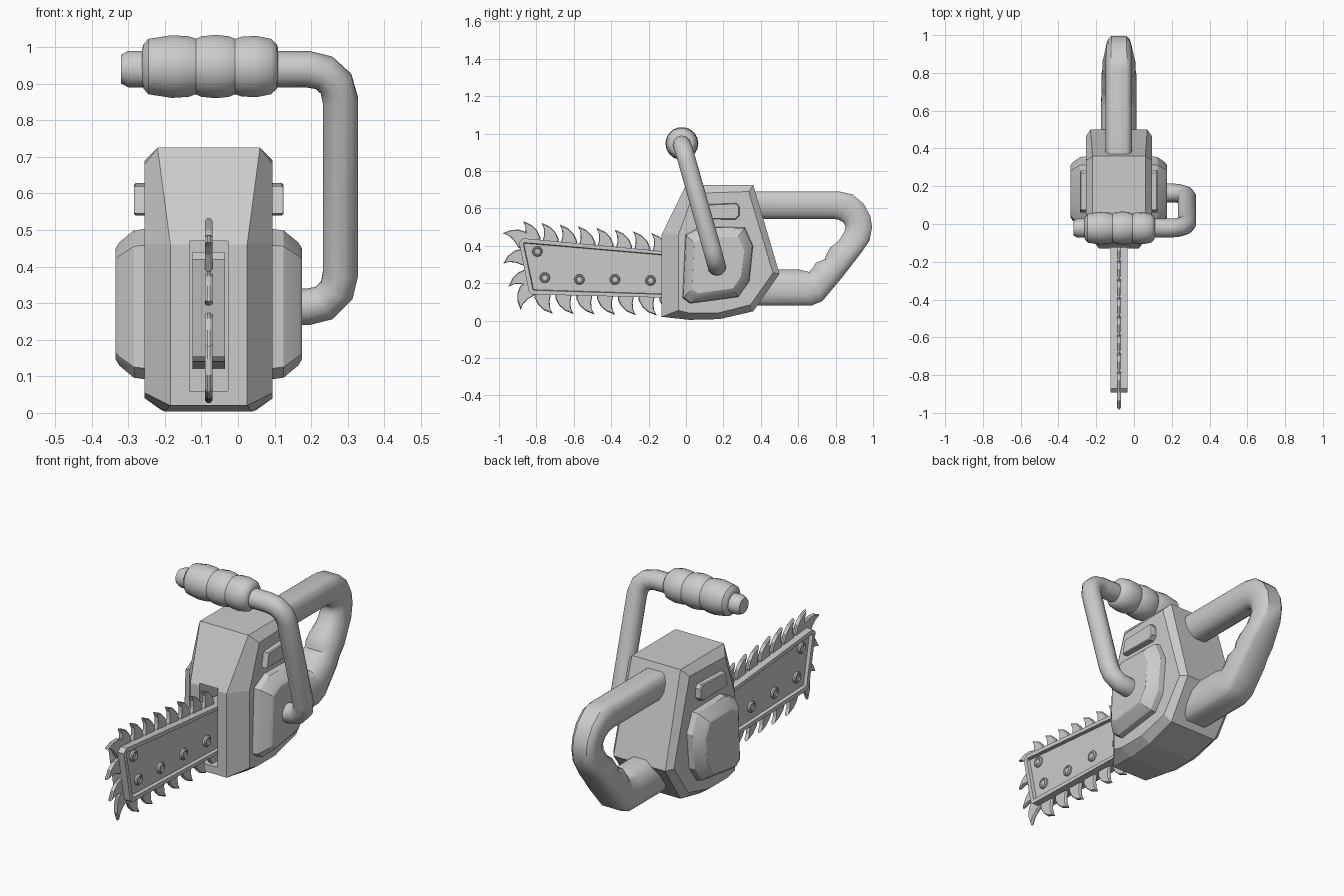
import bpy, bmesh, math
from mathutils import Vector

cube = bpy.data.objects.get("Cube")
if cube:
    bpy.data.objects.remove(cube, do_unlink=True)

CX = -0.08  # the saw's own centre plane

grey = bpy.data.materials.new("plain_grey")
grey.use_nodes = True
grey.diffuse_color = (0.6, 0.6, 0.6, 1)
grey.node_tree.nodes["Principled BSDF"].inputs["Base Color"].default_value = (0.6, 0.6, 0.6, 1)


def finish(obj, angle=None):
    if not obj.data.materials:
        obj.data.materials.append(grey)
    bpy.ops.object.select_all(action='DESELECT')
    obj.select_set(True)
    bpy.context.view_layer.objects.active = obj
    if angle:
        bpy.ops.object.shade_smooth_by_angle(angle=math.radians(angle))
    return obj


def to_object(name, bm, angle=None):
    bmesh.ops.recalc_face_normals(bm, faces=bm.faces)
    mesh = bpy.data.meshes.new(name)
    bm.to_mesh(mesh)
    bm.free()
    obj = bpy.data.objects.new(name, mesh)
    bpy.context.collection.objects.link(obj)
    return finish(obj, angle)


def add_loft(bm, rings):
    """Skin equal-length rings of points and cap both ends."""
    loops = [[bm.verts.new(p) for p in ring] for ring in rings]
    n = len(loops[0])
    for a, b in zip(loops, loops[1:]):
        for i in range(n):
            j = (i + 1) % n
            bm.faces.new((a[i], a[j], b[j], b[i]))
    bm.faces.new(loops[0])
    bm.faces.new(loops[-1])


def loft(name, rings, angle=None):
    bm = bmesh.new()
    add_loft(bm, rings)
    return to_object(name, bm, angle)


def slab(profile, x):
    return [(CX + x, y, z) for y, z in profile]


def lerp(a, b, t):
    return a + (b - a) * t


# Motor housing: y, z, half width at edge, then the smaller side face
housing = [(-.13, .02, .105, -.04, .055), (.02, .004, .12, .02, .04),
           (.18, .008, .13, .17, .04), (.36, .05, .14, .345, .085),
           (.5, .25, .15, .465, .255), (.36, .725, .14, .335, .69),
           (0, .725, .14, .04, .68), (-.13, .46, .105, -.04, .46)]
rings = []
for side in (-1, 1):
    edge = [(CX + side * w, y, z) for y, z, w, a, b in housing]
    face = [(CX + side * .175, a, b) for y, z, w, a, b in housing]
    rings += [face, edge] if side < 0 else [edge, face]
body = loft("motor_housing", rings)

# Slot in the front for the guide bar
slot_profile = [(-.2, .06), (.02, .06), (.02, .47), (-.2, .47)]
cutter = loft("slot_cutter", [slab(slot_profile, -.053), slab(slot_profile, .053)])
cutter.hide_render = True
cut = body.modifiers.new("slot", 'BOOLEAN')
cut.operation = 'DIFFERENCE'
cut.solver = 'EXACT'
cut.object = cutter
finish(body)
bpy.ops.object.modifier_apply(modifier=cut.name)
bpy.data.objects.remove(cutter, do_unlink=True)

# Side covers and small vent plates on both sides
cover = [(-.02, .12), (.02, .09), (.28, .125), (.34, .21), (.36, .4),
         (.315, .5), (.08, .505), (-.005, .46)]
plate = [(.06, .545), (.265, .54), (.285, .56), (.285, .61), (.27, .628), (.075, .62)]
for side, label in ((1, "left"), (-1, "right")):
    rings = []
    for x, s in ((.16, 1), (.205, .97), (.245, .81), (.255, .73)):
        rings.append([(CX + side * x, lerp(.18, y, s), lerp(.3, z, s)) for y, z in cover])
    loft(label + "_side_cover", rings, 25)
    loft(label + "_vent_plate", [slab(plate, side * .15), slab(plate, side * .2),
                                 [(CX + side * .205, lerp(.17, y, .97), lerp(.585, z, .9))
                                  for y, z in plate]])

# Guide bar: recessed panel inside a raised rim, made by insetting both sides
bar = [(-.825, .14), (0, .12), (0, .36), (-.87, .44), (-.893, .42), (-.84, .155)]
bm = bmesh.new()
add_loft(bm, [slab(bar, -.045), slab(bar, .045)])
bmesh.ops.recalc_face_normals(bm, faces=bm.faces)
sides = [f for f in bm.faces if len(f.verts) == len(bar)]
bmesh.ops.inset_individual(bm, faces=sides, thickness=.024)
bmesh.ops.inset_individual(bm, faces=sides, thickness=.004, depth=-.017)
to_object("guide_bar", bm)

# Bolts on both faces of the bar
bm = bmesh.new()
for y, z in ((-.795, .37), (-.755, .23), (-.57, .22), (-.38, .22), (-.19, .215)):
    for side in (-1, 1):
        add_loft(bm, [[(CX + side * x, y + r * math.cos(a), z + r * math.sin(a))
                       for a in [math.tau * i / 14 for i in range(14)]]
                      for x, r in ((.02, .028), (.037, .028), (.042, .023),
                                   (.042, .018), (.037, .015))])
to_object("bar_bolts", bm, 30)

# Chain: curved cutting teeth, running forward on top and back below
fin = [(0, -.02), (-.09, -.02), (-.088, .02), (-.068, .055), (-.035, .083),
       (.012, .1), (-.004, .07), (-.008, .035)]


def tooth(bm, y, z, heading, size=1):
    d = Vector((math.cos(heading), math.sin(heading)))
    n = Vector((d.y, -d.x))
    pts = [Vector((y, z)) + (d * u + n * v) * size for u, v in fin]
    mid = sum(pts, Vector((0, 0))) / len(pts)
    thin = [p.lerp(mid, .12) for p in pts]
    add_loft(bm, [slab(thin, -.01), slab(pts, -.004), slab(pts, .004), slab(thin, .01)])


bm = bmesh.new()
for i in range(8):
    y = -.868 + i * .098
    tooth(bm, y, lerp(.432, .368, i / 7), math.radians(175))
for i in range(7):
    tooth(bm, -.72 + i * .111, .137 - i * .002, math.radians(-2))
for y, z, turn in ((-.905, .4, 222), (-.878, .295, 258), (-.848, .185, 265), (-.815, .13, 310)):
    tooth(bm, y, z, math.radians(turn))
to_object("chain_teeth", bm)


# Front handle: a bent round tube
def tube(name, points, radius):
    curve = bpy.data.curves.new(name, 'CURVE')
    curve.dimensions = '3D'
    curve.bevel_depth = radius
    curve.bevel_resolution = 4
    curve.use_fill_caps = True
    spline = curve.splines.new('POLY')
    spline.points.add(len(points) - 1)
    for p, (x, y, z, r) in zip(spline.points, points):
        p.co = (x, y, z, 1)
        p.radius = r
    obj = bpy.data.objects.new(name, curve)
    bpy.context.collection.objects.link(obj)
    finish(obj)
    bpy.ops.object.convert(target='MESH')
    return finish(bpy.context.object, 40)


tube("front_handle", [(.1, .165, .29, 1), (.19, .165, .29, 1), (.235, .162, .3, 1),
                      (.27, .152, .335, 1), (.28, .14, .38, 1), (.28, .005, .855, 1),
                      (.268, -.008, .9, 1), (.235, -.018, .93, 1), (.19, -.022, .94, 1),
                      (-.3, -.022, .94, 1), (-.32, -.022, .94, .78)], .05)

# Grip with three bulges around the handle
rings = []
for x, r in ((-.262, .05), (-.258, .062), (-.245, .077), (-.18, .087), (-.135, .084),
             (-.115, .077), (-.1, .084), (-.06, .088), (-.025, .084), (-.008, .077),
             (.01, .083), (.05, .085), (.09, .077), (.106, .062), (.11, .05)):
    rings.append([(x, -.022 + r * math.cos(a), .947 + r * math.sin(a))
                  for a in [math.tau * i / 18 for i in range(18)]])
loft("handle_grip", rings, 35)

# Rear handle: outer y z, inner y z, half width; inner side has finger bumps
stations = [(.3, .69, .3, .54, .07), (.82, .69, .78, .54, .07), (.89, .675, .815, .535, .07),
            (.95, .625, .838, .522, .068), (.985, .56, .85, .5, .066),
            (.995, .5, .843, .475, .066), (.98, .425, .81, .425, .07),
            (.935, .36, .765, .39, .08), (.9, .315, .745, .355, .088),
            (.865, .27, .738, .33, .085), (.83, .225, .69, .312, .093),
            (.78, .165, .675, .285, .092), (.73, .105, .655, .265, .092),
            (.67, .08, .6, .28, .094), (.3, .08, .3, .28, .094)]
# Cross-section: t runs outer to inner, w is the share of half width
section = [(0, .6), (.09, .85), (.28, 1), (.6, 1), (.85, .75), (.97, .4)]
section += [(t, -w) for t, w in reversed(section)]
rings = []
for oy, oz, iy, iz, hw in stations:
    rings.append([(CX + w * hw, lerp(oy, iy, t), lerp(oz, iz, t)) for t, w in section])
loft("rear_handle", rings, 38)
